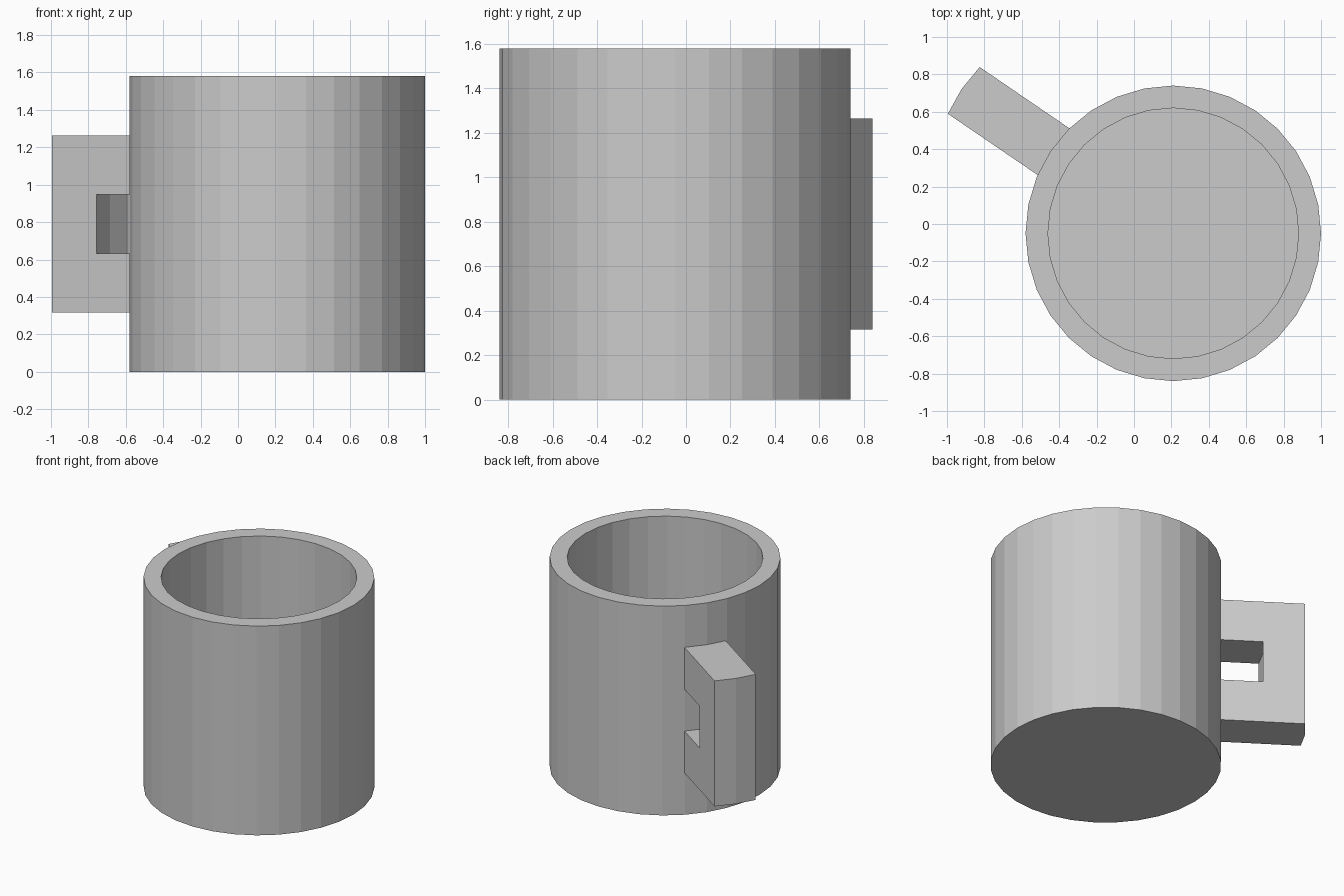
import bpy, bmesh
from math import cos, sin, pi, radians
from mathutils import Matrix

if "Cube" in bpy.data.objects:
    bpy.data.objects.remove(bpy.data.objects["Cube"])

CENTRE = (0.21, -0.05, 0)
SIDES = 32


def finish(name, bm):
    bmesh.ops.recalc_face_normals(bm, faces=bm.faces)
    mesh = bpy.data.meshes.new(name)
    bm.to_mesh(mesh)
    bm.free()
    ob = bpy.data.objects.new(name, mesh)
    bpy.context.collection.objects.link(ob)
    ob.location = CENTRE
    return ob


def bridge(bm, a, b):
    n = len(a)
    for i in range(n):
        bm.faces.new((a[i], a[(i + 1) % n], b[(i + 1) % n], b[i]))


# Cup: outer wall, rim, inner wall and floor, turned from a (radius, z) profile
bm = bmesh.new()
profile = [(0.79, 0), (0.79, 1.58), (0.67, 1.58), (0.67, 0.12)]
rings = [[bm.verts.new((r * cos(2 * pi * i / SIDES), r * sin(2 * pi * i / SIDES), z))
          for i in range(SIDES)] for r, z in profile]
for a, b in zip(rings, rings[1:]):
    bridge(bm, a, b)
bm.faces.new(rings[0])
bm.faces.new(rings[-1])
finish("cup", bm)

# Handle: C-shaped side profile in three slices, so its grip bows outward
bm = bmesh.new()
ROOT, HOLE, GRIP = 0, 1, 2
side = [(ROOT, 0.316), (GRIP, 0.316), (GRIP, 1.264), (ROOT, 1.264),
        (ROOT, 0.948), (HOLE, 0.948), (HOLE, 0.632), (ROOT, 0.632)]
edge_reach = (0.76, 1.066, 1.356)
mid_reach = (0.76, 1.083, 1.37)
slices = [[bm.verts.new((reach[c], v, z)) for c, z in side]
          for v, reach in ((-0.151, edge_reach), (0, mid_reach), (0.151, edge_reach))]
for a, b in zip(slices, slices[1:]):
    bridge(bm, a, b)
bm.faces.new(slices[0])
bm.faces.new(slices[-1])
bm.transform(Matrix.Rotation(radians(145.7), 4, 'Z'))
finish("handle", bm)
